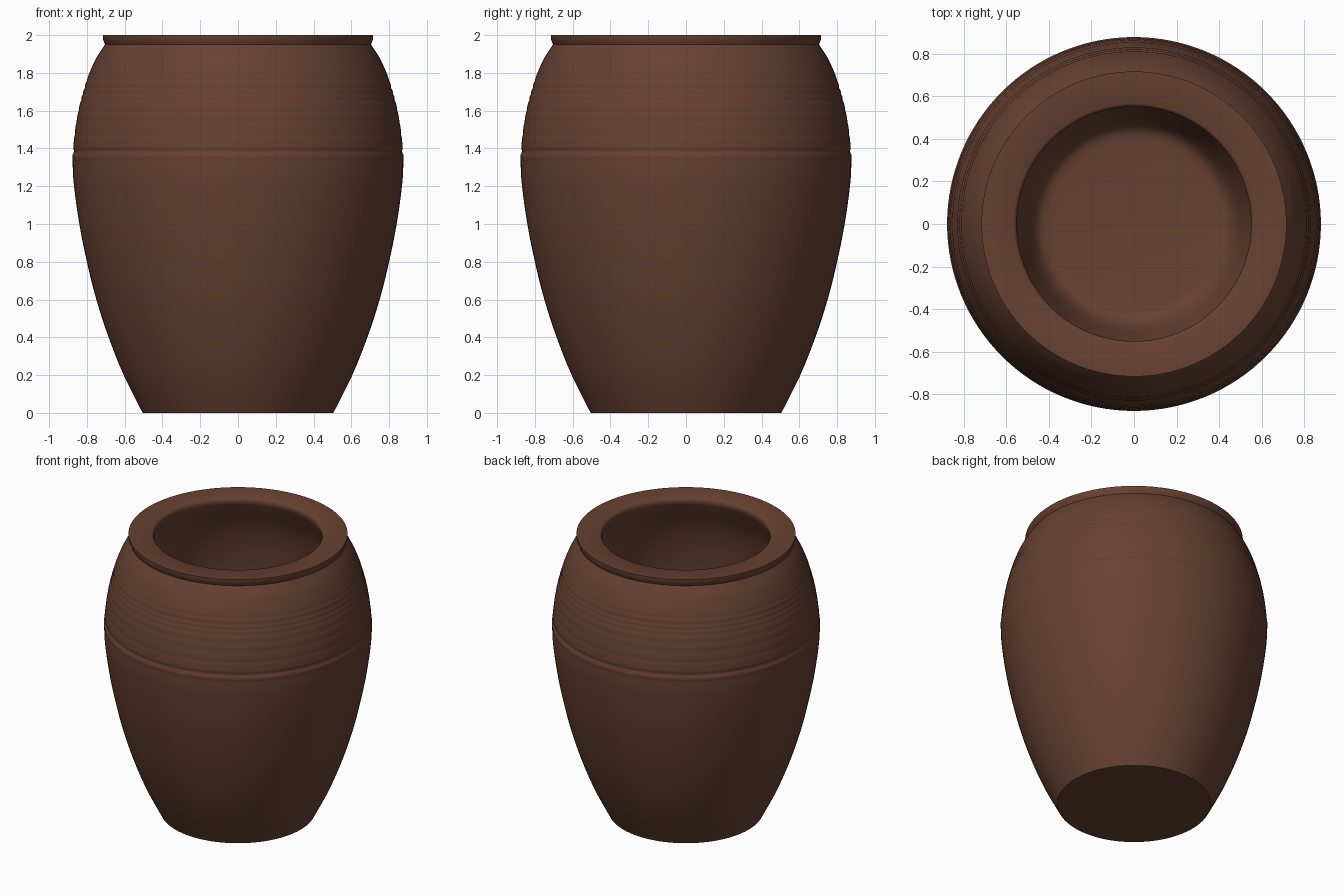
import bpy, bmesh, math

if "Cube" in bpy.data.objects:
    bpy.data.objects.remove(bpy.data.objects["Cube"])

SEGMENTS = 128


def smooth_curve(points, steps):
    """Catmull-Rom curve through (radius, height) points."""
    p = [points[0]] + points + [points[-1]]
    out = []
    for i in range(1, len(p) - 2):
        a, b, c, d = p[i - 1:i + 3]
        for s in range(steps):
            t = s / steps
            out.append(tuple(0.5 * (2 * b[k] + (c[k] - a[k]) * t
                       + (2 * a[k] - 5 * b[k] + 4 * c[k] - d[k]) * t * t
                       + (3 * b[k] - a[k] - 3 * c[k] + d[k]) * t ** 3) for k in (0, 1)))
    return out + [points[-1]]


def groove(z):
    """Throwing marks: shallow rings on the shoulder and one stepped line."""
    r = 0.0
    for height, depth, width in ((1.385, 0.006, 0.010), (1.72, 0.004, 0.008),
                                 (1.69, 0.004, 0.007), (1.655, 0.003, 0.007),
                                 (1.60, 0.002, 0.008), (1.54, 0.002, 0.008),
                                 (1.47, 0.002, 0.008), (1.76, 0.002, 0.008)):
        r -= depth * math.exp(-((z - height) / width) ** 2)
    return r + 0.003 * math.exp(-((z - 1.355) / 0.012) ** 2)


# Outer wall, rim and hollow inside, as one profile
outer = smooth_curve([(0.505, 0), (0.605, 0.2), (0.685, 0.4), (0.75, 0.6),
                      (0.80, 0.8), (0.84, 1.0), (0.868, 1.2), (0.875, 1.32),
                      (0.868, 1.45), (0.845, 1.6), (0.805, 1.75),
                      (0.755, 1.87), (0.704, 1.95)], 14)
outer = [(r + groove(z), z) for r, z in outer]
rim = [(0.710, 1.965), (0.716, 1.98), (0.716, 2.0), (0.565, 2.0),
       (0.555, 1.994), (0.55, 1.98)]
inner = smooth_curve([(0.55, 1.96), (0.575, 1.9), (0.64, 1.75), (0.685, 1.55),
                      (0.70, 1.32), (0.67, 1.0), (0.615, 0.7), (0.54, 0.42),
                      (0.49, 0.25), (0.44, 0.175), (0.36, 0.16)], 5)
profile = outer + rim + inner

# Spin the profile into rings
bm = bmesh.new()
rings = []
for r, z in profile:
    rings.append([bm.verts.new((r * math.cos(2 * math.pi * i / SEGMENTS),
                                r * math.sin(2 * math.pi * i / SEGMENTS), z))
                  for i in range(SEGMENTS)])
for low, high in zip(rings, rings[1:]):
    for i in range(SEGMENTS):
        j = (i + 1) % SEGMENTS
        bm.faces.new((low[i], low[j], high[j], high[i]))

# Foot and inside floor
bm.faces.new(list(reversed(rings[0])))
bm.faces.new(rings[-1])

mesh = bpy.data.meshes.new("clay_pot")
bm.to_mesh(mesh)
bm.free()
pot = bpy.data.objects.new("clay_pot", mesh)
bpy.context.collection.objects.link(pot)

clay = bpy.data.materials.new("brown_clay")
clay.diffuse_color = (0.135, 0.053, 0.031, 1)
clay.use_nodes = True
clay.node_tree.nodes["Principled BSDF"].inputs["Base Color"].default_value = clay.diffuse_color
mesh.materials.append(clay)

bpy.context.view_layer.objects.active = pot
pot.select_set(True)
bpy.ops.object.shade_smooth_by_angle(angle=math.radians(40))
